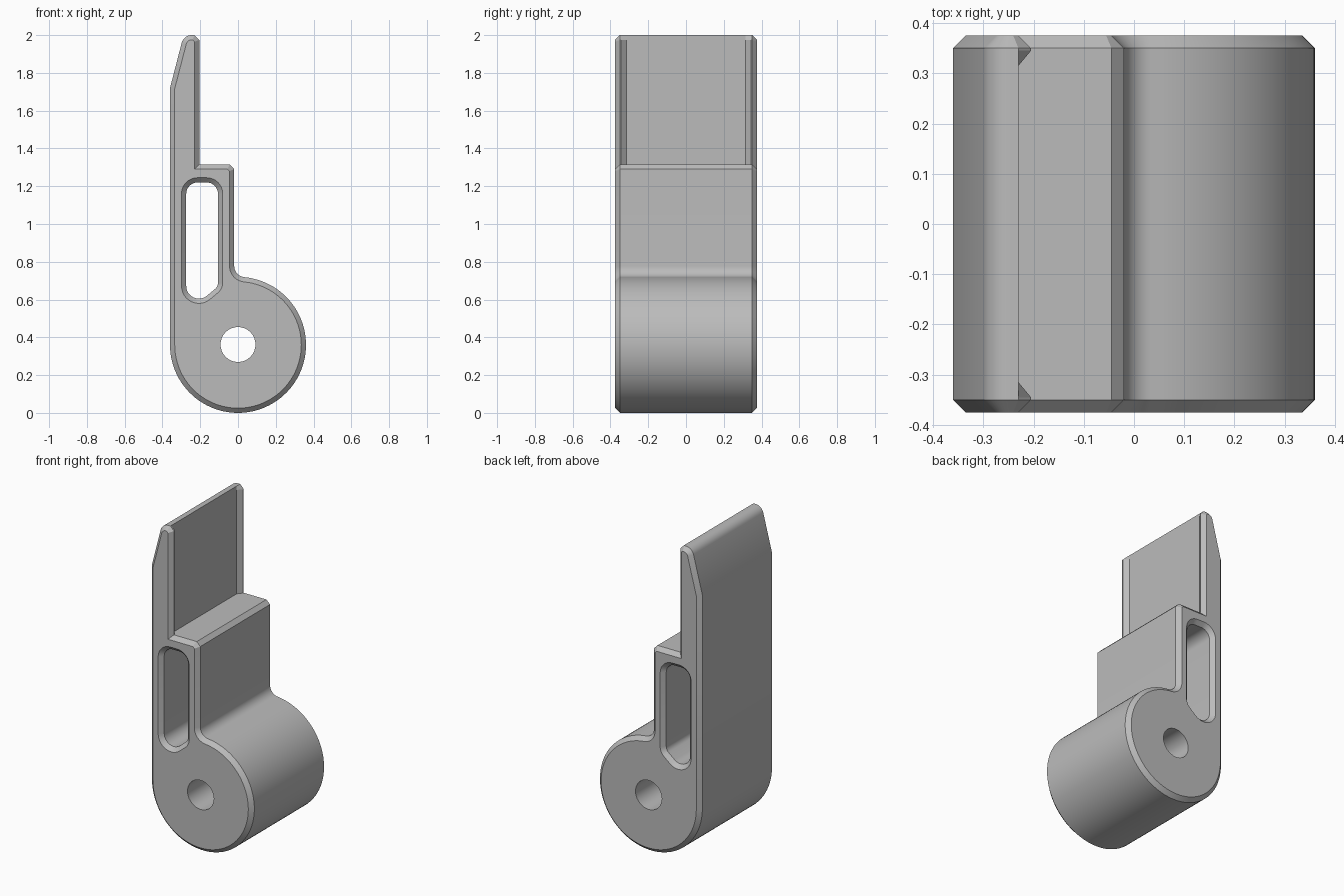
import bpy, bmesh
from math import cos, sin, radians
from mathutils import Vector

cube = bpy.data.objects.get("Cube")
if cube:
    bpy.data.objects.remove(cube, do_unlink=True)

HALF = 0.375      # half depth
BEVEL = 0.025     # chamfer width
HUB_Z = 0.36      # hub centre height and radius


def arc(cx, cz, r, start, end, steps):
    """Points on an arc, angles in degrees."""
    angles = [radians(start + (end - start) * i / steps) for i in range(steps + 1)]
    return [Vector((cx + r * cos(a), cz + r * sin(a))) for a in angles]


def offset(points, d):
    """Mitred offset to the right of the travel direction (into the material)."""
    result = []
    for i, p in enumerate(points):
        a = (p - points[i - 1]).normalized()
        b = (points[(i + 1) % len(points)] - p).normalized()
        na, nb = Vector((a.y, -a.x)), Vector((b.y, -b.x))
        result.append(p + (na + nb) * d / (1 + na.dot(nb)))
    return result


def outline(blade_x):
    """Clockwise side profile; blade_x is the face of the blade above the shelf."""
    pts = [Vector((-0.36, 1.72))]
    pts += arc(-0.245, 1.945, 0.055, 165, 90, 8)
    pts += [Vector(p) for p in ((-0.23, 2.0), (blade_x, 1.975), (blade_x, 1.315),
                                (-0.045, 1.315), (-0.02, 1.29))]
    pts += arc(0.04, 0.778, 0.06, 180, 264.5, 10)
    pts += arc(0, HUB_Z, HUB_Z, 84.5, -180, 72)[1:]
    return pts


def loft(bm, sections):
    """Skin between (y, points) sections; returns the first and last edge loops."""
    rings = [[bm.verts.new((p.x, y, p.y)) for p in pts] for y, pts in sections]
    n = len(rings[0])
    for lower, upper in zip(rings, rings[1:]):
        for i in range(n):
            j = (i + 1) % n
            bm.faces.new((lower[i], lower[j], upper[j], upper[i]))
    return [[bm.edges.get((r[i], r[(i + 1) % n])) for i in range(n)]
            for r in (rings[0], rings[-1])]


def mirrored(half):
    """Repeat front sections on the back."""
    return half + [(-y, pts) for y, pts in reversed(half)]


# Outer skin: chamfered ends, and a thin lip along both blade edges
lip, body = outline(-0.205), outline(-0.23)
outer = mirrored([(-HALF, offset(lip, BEVEL)), (-HALF + BEVEL, lip),
                  (-0.345, lip), (-0.315, body)])

# Slot with chamfered mouths
slot_shape = (arc(-0.207, 0.672, 0.067, 180, 308, 12) + arc(-0.151, 0.69, 0.045, 308, 360, 6)
              + arc(-0.166, 1.16, 0.06, 0, 90, 8) + arc(-0.214, 1.16, 0.06, 90, 180, 8))
slot = mirrored([(-HALF, offset(slot_shape, BEVEL)), (-HALF + BEVEL, slot_shape)])

# Plain pivot hole
hole = mirrored([(-HALF, arc(0, HUB_Z + 0.002, 0.0925, 0, 350, 35))])

bm = bmesh.new()
loops = [loft(bm, s) for s in (outer, slot, hole)]
for end in (0, 1):
    edges = [e for pair in loops for e in pair[end]]
    bmesh.ops.triangle_fill(bm, edges=edges, use_beauty=True, use_dissolve=False)
bmesh.ops.recalc_face_normals(bm, faces=bm.faces)

mesh = bpy.data.meshes.new("lever_bracket")
bm.to_mesh(mesh)
bm.free()
bracket = bpy.data.objects.new("lever_bracket", mesh)
bpy.context.collection.objects.link(bracket)

# Plain grey finish
grey = bpy.data.materials.new("plain_grey")
grey.use_nodes = True
grey.diffuse_color = (0.5, 0.5, 0.5, 1)
grey.node_tree.nodes["Principled BSDF"].inputs["Base Color"].default_value = (0.5, 0.5, 0.5, 1)
mesh.materials.append(grey)

bpy.ops.object.select_all(action="DESELECT")
bracket.select_set(True)
bpy.context.view_layer.objects.active = bracket
bpy.ops.object.shade_smooth_by_angle(angle=radians(25))
